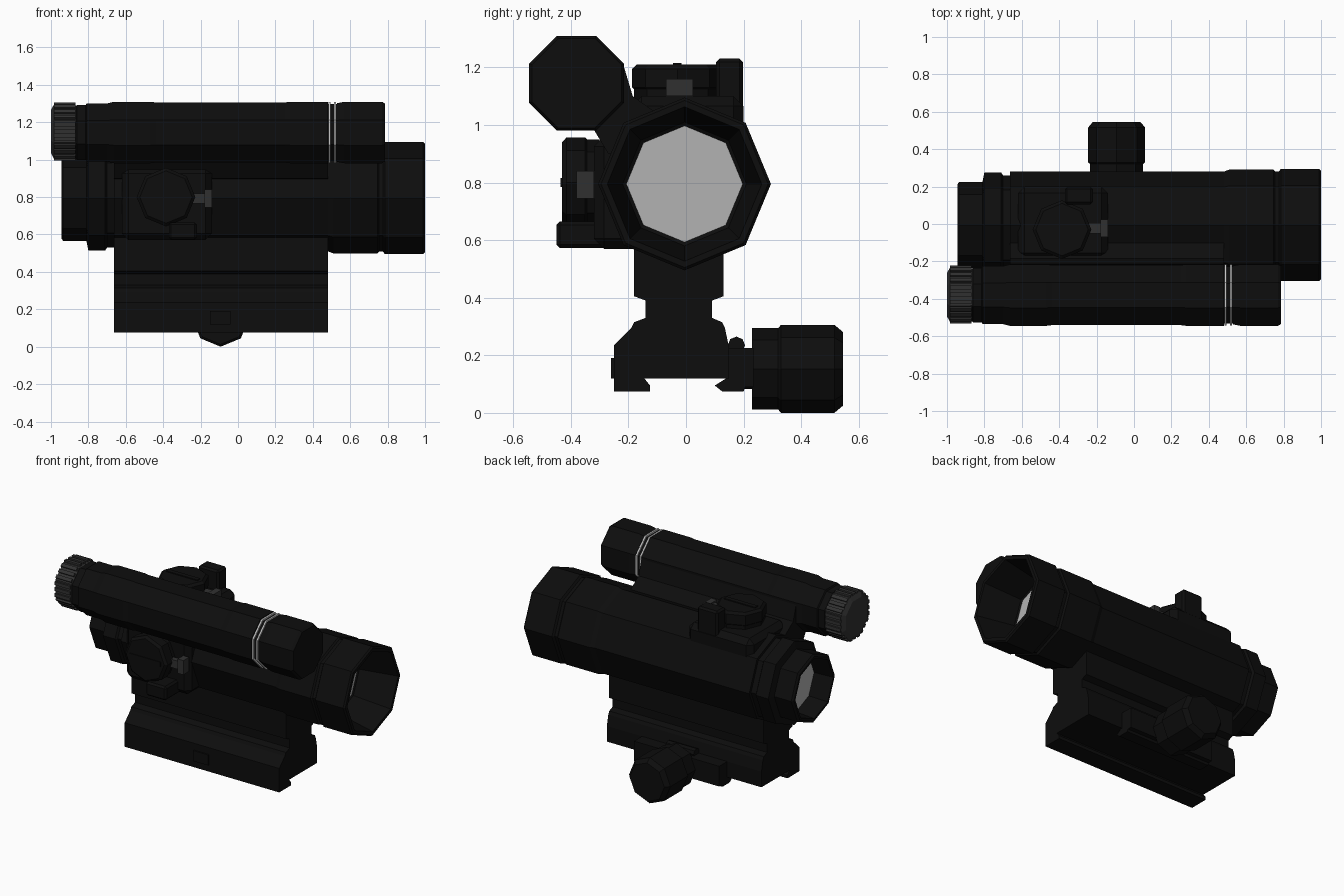
import bpy, bmesh, math
from mathutils import Matrix, Vector

if "Cube" in bpy.data.objects:
    bpy.data.objects.remove(bpy.data.objects["Cube"])


def material(name, v):
    m = bpy.data.materials.new(name)
    m.diffuse_color = (v, v, v, 1)
    m.use_nodes = True
    m.node_tree.nodes["Principled BSDF"].inputs["Base Color"].default_value = m.diffuse_color
    return m


BLACK = material("matte_black", 0.004)
GREY = material("dark_grey", 0.03)
GLASS = material("pale_glass", 0.45)
WHITE = material("white_band", 0.65)
I = Matrix.Identity(4)


def finish(name, bm, mat, M=I):
    bm.transform(M)
    bmesh.ops.recalc_face_normals(bm, faces=bm.faces)
    me = bpy.data.meshes.new(name)
    bm.to_mesh(me)
    bm.free()
    me.materials.append(mat)
    ob = bpy.data.objects.new(name, me)
    bpy.context.collection.objects.link(ob)
    return ob


def lathe(name, pts, centre, axis="x", n=8, phase=0.0, mat=BLACK, hollow=False, M=I):
    """Faceted turning: pts are (position along axis, radius)."""
    bm = bmesh.new()
    rings = []
    for t, r in pts:
        ring = []
        for k in range(n):
            a = phase + math.tau * k / n
            c, s = r * math.cos(a), r * math.sin(a)
            p = {"x": (t, c, s), "y": (c, t, s), "z": (c, s, t)}[axis]
            ring.append(bm.verts.new(Vector(p) + Vector(centre)))
        rings.append(ring)
    pairs = list(zip(rings, rings[1:]))
    if hollow:
        pairs.append((rings[-1], rings[0]))
    else:
        bm.faces.new(rings[0])
        bm.faces.new(rings[-1])
    for a, b in pairs:
        for k in range(n):
            j = (k + 1) % n
            bm.faces.new((a[k], a[j], b[j], b[k]))
    return finish(name, bm, mat, M)


def extrude(name, outline, x0, x1, mat=BLACK):
    """Extrude a (y, z) outline along x."""
    bm = bmesh.new()
    a = [bm.verts.new((x0, y, z)) for y, z in outline]
    b = [bm.verts.new((x1, y, z)) for y, z in outline]
    bm.faces.new(a)
    bm.faces.new(b)
    for k in range(len(a)):
        j = (k + 1) % len(a)
        bm.faces.new((a[k], a[j], b[j], b[k]))
    return finish(name, bm, mat)


def box(name, lo, hi, mat=BLACK, bevel=0.0, M=I):
    bm = bmesh.new()
    bmesh.ops.create_cube(bm, size=1)
    lo, hi = Vector(lo), Vector(hi)
    for v in bm.verts:
        v.co = Vector(((lo[i] + hi[i]) / 2 + v.co[i] * (hi[i] - lo[i]) for i in range(3)))
    if bevel:
        bmesh.ops.bevel(bm, geom=bm.edges[:], offset=bevel, segments=1, affect="EDGES")
    return finish(name, bm, mat, M)


# main optic tube, hollow at both ends, with its two lenses
TUBE = (0, -0.005, 0.795)
lathe("main_tube", [
    (-.945, .215), (-.935, .23), (-.81, .23), (-.80, .28), (-.71, .28), (-.70, .265),
    (-.663, .265), (-.663, .285), (.48, .285), (.51, .296), (.745, .296), (.755, .285),
    (.775, .285), (.785, .3), (.99, .3), (1.0, .29), (1.0, .268), (.75, .215),
    (.74, .2), (-.80, .19), (-.945, .2)], TUBE, hollow=True)
lathe("front_lens", [(.735, .202), (.745, .202)], TUBE, mat=GLASS)
lathe("rear_lens", [(-.81, .192), (-.80, .192)], TUBE, mat=GLASS)

# side tube with white rings and end cap
SIDE = (0, -0.38, 1.145)
F = math.pi / 8
lathe("side_tube", [
    (-.87, .15), (-.86, .158), (-.815, .158), (-.81, .168), (-.70, .168), (-.663, .178),
    (-.47, .178), (-.44, .174), (.25, .174), (.28, .178), (.48, .178), (.48, .165),
    (.53, .165), (.53, .17), (.57, .178), (.77, .178), (.785, .168)], SIDE, phase=F)
for i, x in enumerate((.484, .514)):
    lathe(f"white_ring_{i}", [(x, .176), (x + .011, .176)], SIDE, phase=F, mat=WHITE)

# knurled battery cap
CAP = Vector((0, -0.378, 1.15))
lathe("battery_cap", [(-1.0, .125), (-.985, .155), (-.875, .155), (-.86, .15)],
      CAP, phase=F, mat=GREY)
lathe("battery_cap_disc", [(-1.0, .1), (-.99, .1)], CAP, phase=F, mat=GREY)
for k in range(24):
    a = math.tau * k / 24
    near = round(a / (math.pi / 4)) * math.pi / 4
    d = .146 / math.cos(a - near)
    M = (Matrix.Translation(CAP + Vector((0, d * math.cos(a), d * math.sin(a))))
         @ Matrix.Rotation(near, 4, "X"))
    box(f"cap_ridge_{k}", (-.985, -.012, -.011), (-.87, .009, .011), GREY, M=M)

# web joining the two tubes
extrude("tube_web", [(-.33, 1.0), (-.215, 1.2), (-.185, 1.1), (-.1, 1.04),
                     (-.15, .88), (-.27, .9)], -.663, .48)

# adjustment turrets: one on top, its reflection on the side
SIDE_M = Matrix(((1, 0, 0, 0), (0, 0, -1, .78), (0, -1, 0, .77), (0, 0, 0, 1)))
for tag, M in (("top", I), ("side", SIDE_M)):
    box(f"{tag}_turret_base", (-.62, -.19, .9), (-.14, .2, 1.10), bevel=.035, M=M)
    lathe(f"{tag}_turret_collar", [(1.08, .15), (1.125, .15)], (-.385, -.03, 0), "z", M=M)
    lathe(f"{tag}_turret_cap", [(1.12, .145), (1.13, .157), (1.195, .157), (1.21, .14)],
          (-.385, -.03, 0), "z", M=M)
    box(f"{tag}_turret_grip", (-.5, -.045, 1.2), (-.27, -.015, 1.216), M=M)
    box(f"{tag}_turret_tab", (-.37, .105, 1.05), (-.22, .198, 1.23), bevel=.012, M=M)
    # strap clip
    box(f"{tag}_strap_link", (-.25, -.05, 1.115), (-.16, .005, 1.15), GREY, M=M)
    box(f"{tag}_strap_clip", (-.18, -.07, 1.10), (-.138, .025, 1.16), GREY, M=M)

# riser and rail base
extrude("mount", [
    (-.18, .64), (-.18, .405), (-.14, .39), (-.14, .33), (-.18, .315), (-.19, .295),
    (-.25, .235), (-.25, .075), (-.125, .075), (-.125, .095), (-.145, .12), (.15, .12),
    (.15, .225), (.135, .295), (.125, .315), (.09, .33), (.09, .39), (.13, .405),
    (.13, .64)], -.663, .48)
extrude("clamp_jaw", [
    (.14, .12), (.10, .095), (.125, .075), (.2, .075), (.205, .09), (.235, .09),
    (.235, .225), (.14, .225)], -.41, .22)
lathe("jaw_hinge", [(-.2, .03), (.01, .03)], (0, .175, .235))
box("cross_bolt_head", (-.15, -.26, .12), (-.04, -.24, .19))

# clamping thumb knob
lathe("clamp_knob", [
    (.19, .07), (.23, .07), (.23, .141), (.32, .141), (.33, .153), (.515, .153),
    (.545, .128)], (-.093, 0, .153), "y")
